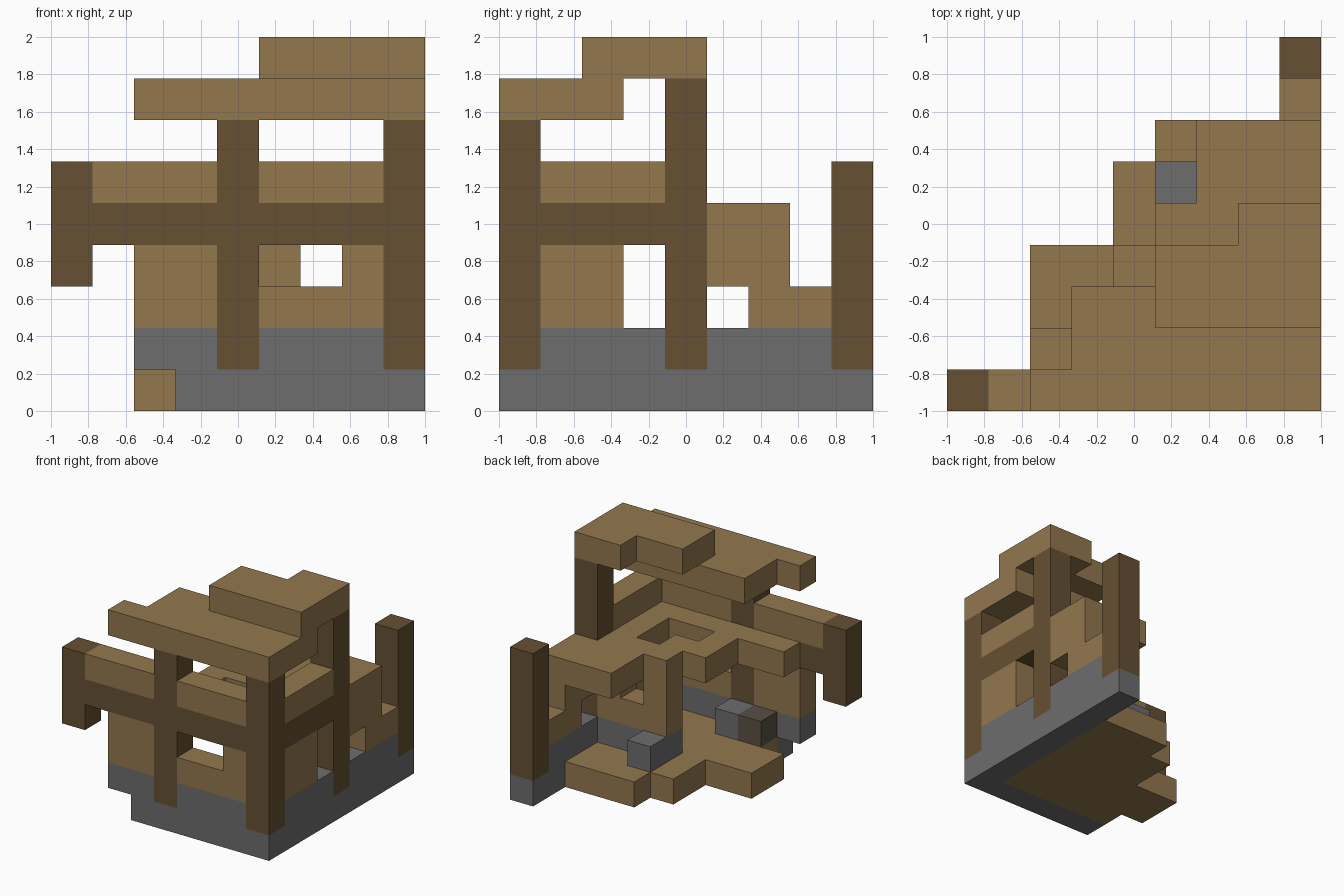
import bpy, bmesh
from mathutils import Vector
from itertools import product

cube = bpy.data.objects.get("Cube")
if cube:
    bpy.data.objects.remove(cube)

CELL = 2 / 9  # the house is laid out on a grid of nine blocks each way


def material(name, rgb):
    m = bpy.data.materials.new(name)
    m.use_nodes = True
    m.diffuse_color = (*rgb, 1)
    bsdf = next(n for n in m.node_tree.nodes if n.type == 'BSDF_PRINCIPLED')
    bsdf.inputs["Base Color"].default_value = (*rgb, 1)
    bsdf.inputs["Roughness"].default_value = 0.9
    return m


plank = material("oak_plank", (0.29, 0.185, 0.076))
log = material("dark_log", (0.133, 0.08, 0.033))
stone = material("grey_stone", (0.153, 0.153, 0.153))
taupe = material("dark_taupe", (0.1, 0.08, 0.06))

filled = {}  # block -> part name
parts = {}   # part name -> material


def put(name, mat, *boxes):
    """Fill blocks; each box is inclusive (first, last) along x, y and z."""
    parts[name] = mat
    for box in boxes:
        for c in product(*(range(a, b + 1) for a, b in box)):
            filled[c] = name


def carve(*ranges):
    for c in product(*(range(a, b + 1) for a, b in ranges)):
        filled.pop(c, None)


def at(n):
    return (n, n)


# Foundation and ground floor with its broken back edge
put("foundation", stone,
    ((3, 8), at(0), at(0)), (at(8), (1, 8), at(0)),
    ((2, 8), at(0), at(1)), (at(8), (1, 8), at(1)),
    ((5, 7), at(4), at(1)), (at(5), at(5), at(1)))
put("ground_floor", plank,
    ((3, 7), at(1), at(0)), ((2, 7), (2, 3), at(0)),
    ((4, 7), (4, 5), at(0)), ((5, 7), at(6), at(0)))

# Ground storey walls
put("front_wall", plank, ((2, 7), at(0), (2, 3)))
carve((5, 6), at(0), at(3))
put("side_wall", plank, (at(8), (1, 2), (2, 3)), (at(8), (6, 7), at(2)),
    (at(8), (5, 6), at(3)))
put("inner_wall", plank, ((5, 7), at(4), (2, 3)))
carve(at(6), at(4), at(3))

# Upper floor with an L-shaped stair opening
put("upper_floor", plank,
    ((2, 7), at(1), at(4)), ((4, 7), (2, 3), at(4)),
    ((5, 7), at(4), at(4)), ((6, 8), (5, 6), at(4)))
carve(at(6), (2, 3), at(4))
carve(at(5), at(2), at(4))

# Railings above the beams
put("front_railing", plank, ((1, 7), at(0), at(5)))
put("side_railing", plank, (at(8), (1, 3), at(5)))

# Roof slabs
put("lower_roof", plank, ((2, 8), at(0), at(7)), ((3, 8), (1, 2), at(7)))
put("upper_roof", plank, ((5, 8), (2, 3), at(8)), ((7, 8), at(4), at(8)))

# Log beams and posts
put("front_beam", log, ((0, 8), at(0), at(4)))
put("side_beam", log, (at(8), (1, 4), at(4)))
put("hanging_post", log, (at(0), at(0), (3, 5)))
put("front_post", log, (at(4), at(0), (1, 6)))
put("corner_post", log, (at(8), at(0), (1, 6)))
put("side_post", log, (at(8), at(4), (1, 7)))
put("back_post", log, (at(8), at(8), (1, 5)))

# Furniture blocks against the front wall
put("stone_block", stone, (at(4), at(1), at(1)))
put("dark_block", taupe, (at(3), at(1), at(1)))


def build(name, mat):
    """Make one object from the exposed faces of its blocks."""
    bm = bmesh.new()
    for c in (c for c, owner in filled.items() if owner == name):
        for axis, side in product(range(3), (0, 1)):
            near = list(c)
            near[axis] += 2 * side - 1
            if tuple(near) in filled:
                continue
            u, v = (axis + 1) % 3, (axis + 2) % 3
            corners = []
            for du, dv in ((0, 0), (1, 0), (1, 1), (0, 1)):
                p = Vector(c)
                p[axis] += side
                p[u] += du
                p[v] += dv
                corners.append(bm.verts.new(p * CELL - Vector((1, 1, 0))))
            bm.faces.new(corners if side else corners[::-1])
    bmesh.ops.remove_doubles(bm, verts=bm.verts, dist=0.001)
    bmesh.ops.dissolve_limit(bm, angle_limit=0.01, verts=bm.verts, edges=bm.edges)
    mesh = bpy.data.meshes.new(name)
    bm.to_mesh(mesh)
    bm.free()
    mesh.materials.append(mat)
    obj = bpy.data.objects.new(name, mesh)
    bpy.context.scene.collection.objects.link(obj)


for part_name, part_mat in parts.items():
    build(part_name, part_mat)
